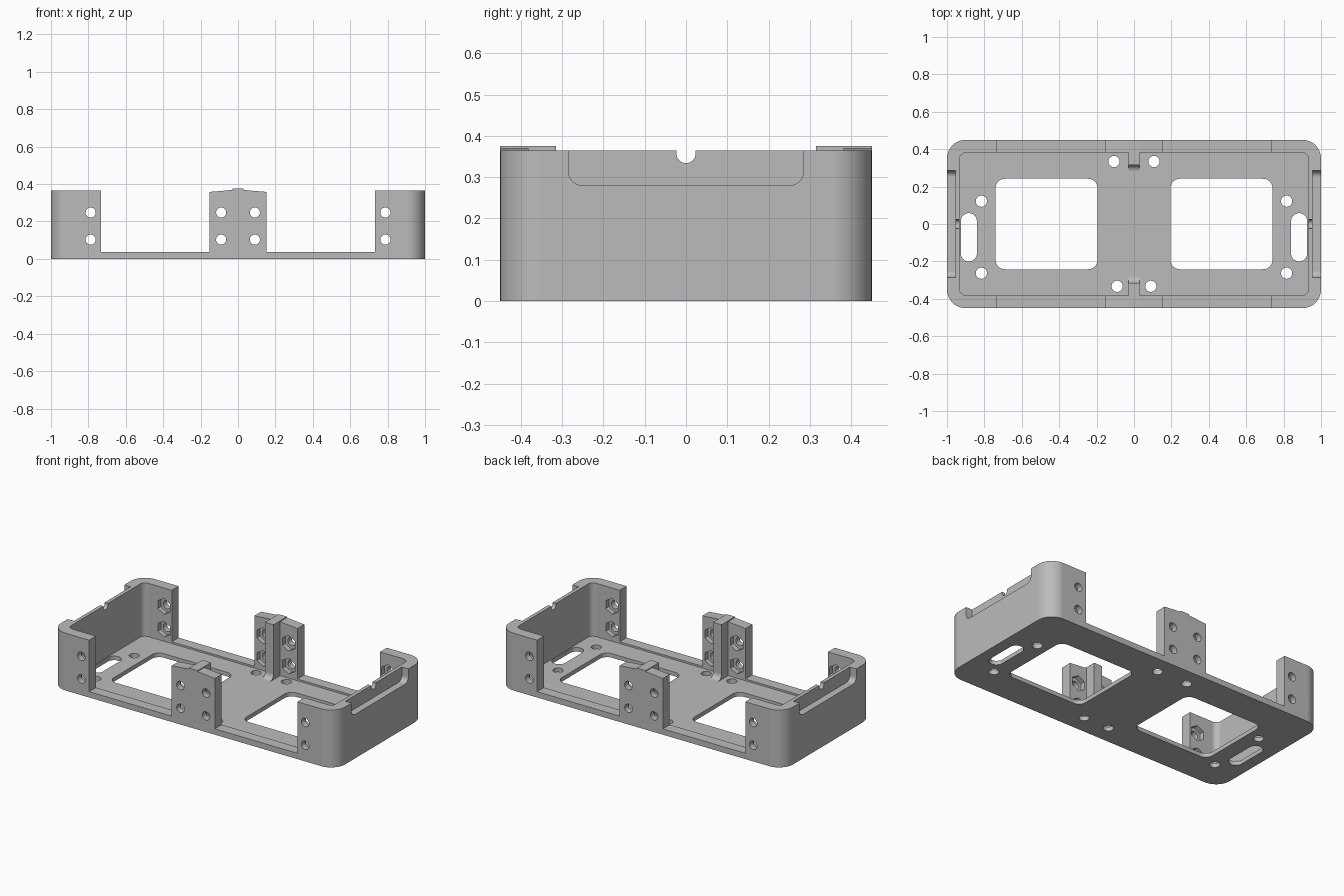
import bpy
import bmesh
from math import pi, cos, sin

if "Cube" in bpy.data.objects:
    bpy.data.objects.remove(bpy.data.objects["Cube"], do_unlink=True)

# Overall sizes
HX, HY, TOP = 1.0, 0.45, 0.365
IN_X, IN_Y = 0.932, 0.381
RIM, FLOOR = 0.037, 0.026
POST, RIB, GAP = 0.152, 0.03, 0.733

grey = bpy.data.materials.new("plain grey")
grey.use_nodes = True
grey.diffuse_color = (0.5, 0.5, 0.5, 1)
grey.node_tree.nodes["Principled BSDF"].inputs["Base Color"].default_value = (0.5, 0.5, 0.5, 1)


def prism(name, pts, axis, lo, hi):
    """Extrude a flat outline along an axis."""
    place = {"x": lambda a, b, h: (h, a, b),
             "y": lambda a, b, h: (a, h, b),
             "z": lambda a, b, h: (a, b, h)}[axis]
    bm = bmesh.new()
    low = [bm.verts.new(place(a, b, lo)) for a, b in pts]
    high = [bm.verts.new(place(a, b, hi)) for a, b in pts]
    bm.faces.new(low)
    bm.faces.new(high)
    n = len(pts)
    for i in range(n):
        j = (i + 1) % n
        bm.faces.new((low[i], low[j], high[j], high[i]))
    bmesh.ops.recalc_face_normals(bm, faces=bm.faces)
    mesh = bpy.data.meshes.new(name)
    bm.to_mesh(mesh)
    bm.free()
    mesh.materials.append(grey)
    ob = bpy.data.objects.new(name, mesh)
    bpy.context.collection.objects.link(ob)
    return ob


def rounded(a0, a1, b0, b1, r, seg=10):
    """Rectangle outline with round corners."""
    corners = [(a1 - r, b1 - r), (a0 + r, b1 - r), (a0 + r, b0 + r), (a1 - r, b0 + r)]
    return [(ca + r * cos(pi / 2 * (q + i / seg)), cb + r * sin(pi / 2 * (q + i / seg)))
            for q, (ca, cb) in enumerate(corners) for i in range(seg + 1)]


def ring(a, b, r, n=28):
    return [(a + r * sin(2 * pi * i / n), b + r * cos(2 * pi * i / n)) for i in range(n)]


def box(a0, a1, b0, b1):
    return [(a0, b0), (a1, b0), (a1, b1), (a0, b1)]


def cut(ob, pts, axis, lo, hi):
    """Subtract an extruded outline and discard the cutter."""
    tool = prism("cutter", pts, axis, lo, hi)
    tool.hide_render = True
    mod = ob.modifiers.new("cut", "BOOLEAN")
    mod.operation = "DIFFERENCE"
    mod.solver = "EXACT"
    mod.object = tool
    bpy.context.view_layer.objects.active = ob
    bpy.ops.object.modifier_apply(modifier=mod.name)
    bpy.data.objects.remove(tool, do_unlink=True)


def finish(ob):
    bpy.ops.object.select_all(action="DESELECT")
    ob.select_set(True)
    bpy.context.view_layer.objects.active = ob
    bpy.ops.object.shade_smooth_by_angle(angle=pi / 6)
    mod = ob.modifiers.new("even normals", "WEIGHTED_NORMAL")
    mod.keep_sharp = True


def screw_holes(ob, xs, side):
    """Round holes from outside with hexagonal nut pockets inside."""
    for x in xs:
        for z in (0.103, 0.248):
            cut(ob, ring(x, z, 0.027), "y", *sorted((side * 0.35, side * 0.5)))
            cut(ob, ring(x, z, 0.05, 6), "y", *sorted((side * 0.35, side * 0.412)))


# Tray: floor and two end walls that wrap round the corners
tray = prism("tray", rounded(-HX, HX, -HY, HY, 0.1, 12), "z", 0, TOP)
cut(tray, rounded(-IN_X, IN_X, -IN_Y, IN_Y, 0.035), "z", FLOOR, 0.5)
cut(tray, box(-GAP, GAP, RIM, 0.5), "y", -0.6, 0.6)

for s in (-1, 1):
    # Floor windows, slots and mounting holes
    x0, x1 = sorted((s * 0.195, s * 0.74))
    cut(tray, rounded(x0, x1, -0.242, 0.242, 0.05), "z", -0.1, 0.1)
    x0, x1 = sorted((s * 0.84, s * 0.926))
    cut(tray, rounded(x0, x1, -0.2, 0.058, 0.0429), "z", -0.1, 0.1)
    for x, y in ((0.816, 0.122), (0.816, -0.263), (0.107, 0.334), (0.09, -0.333)):
        cut(tray, ring(s * x, y, 0.03), "z", -0.1, 0.1)
    # Outer rebate and cable notch in each end wall
    x0, x1 = sorted((s * 0.955, s * 1.1))
    cut(tray, rounded(-0.285, 0.285, 0.28, 0.5, 0.035), "x", x0, x1)
    x0, x1 = sorted((s * 0.9, s * 1.1))
    cut(tray, rounded(-0.023, 0.023, 0.334, 0.5, 0.0229), "x", x0, x1)
    screw_holes(tray, (-0.788, 0.788), s)
finish(tray)

# Middle posts with a stiffening rib behind each
half = [(POST, 0.358), (0.08, 0.364), (RIB, 0.369), (RIB, 0.375)]
outline = [(-POST, RIM - 0.005), (POST, RIM - 0.005)] + half + [(-x, z) for x, z in reversed(half)]
foot = 0.035
for label, s in (("front", -1), ("back", 1)):
    post = prism(label + "_post", outline, "y", *sorted((s * IN_Y, s * HY)))
    screw_holes(post, (-0.09, 0.09), s)
    finish(post)
    fillet = [(s * (0.28 + foot * sin(pi / 2 * i / 10)),
               FLOOR + foot * (1 - cos(pi / 2 * i / 10))) for i in range(11)]
    profile = [(s * IN_Y, FLOOR)] + fillet + [(s * 0.315, 0.375), (s * IN_Y, 0.375)]
    finish(prism(label + "_rib", profile, "x", -RIB, RIB))
    # Lower part of the post that reaches the floor
    finish(prism(label + "_post_foot", box(-POST, POST, FLOOR - 0.01, RIM), "y",
                 *sorted((s * IN_Y, s * (HY - 0.01)))))
